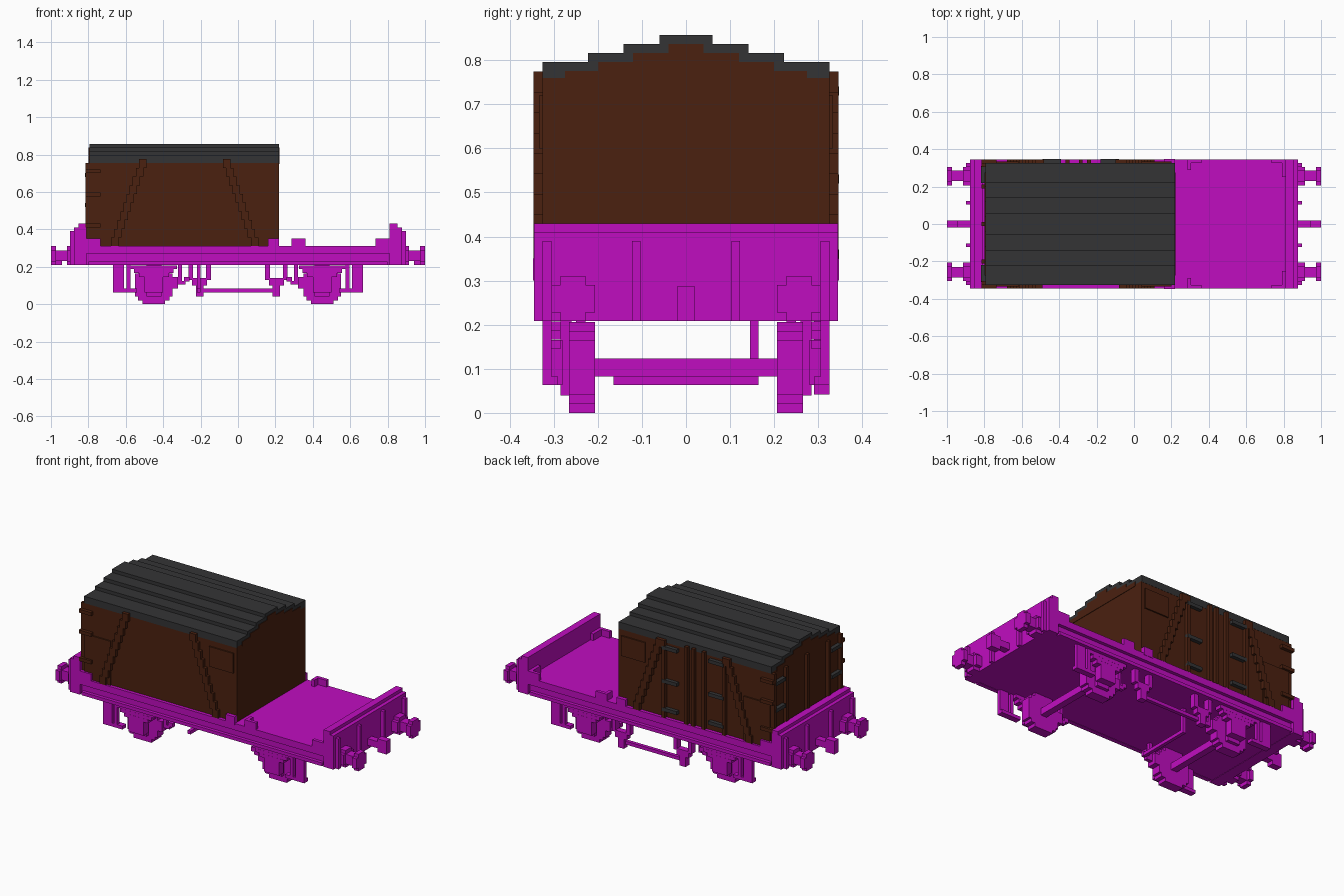
import bpy, bmesh

cube = bpy.data.objects.get("Cube")
if cube:
    bpy.data.objects.remove(cube, do_unlink=True)


def material(name, rgb):
    m = bpy.data.materials.new(name)
    m.use_nodes = True
    m.diffuse_color = (*rgb, 1)
    m.node_tree.nodes["Principled BSDF"].inputs["Base Color"].default_value = (*rgb, 1)
    return m


MAGENTA = material("magenta", (0.53, 0.004, 0.53))
BROWN = material("brown", (0.07, 0.015, 0.005))
GREY = material("dark grey", (0.034, 0.034, 0.036))


def boxes(name, mat, items):
    """One object from boxes given as (x0, x1, y0, y1, z0, z1)."""
    bm = bmesh.new()
    for x0, x1, y0, y1, z0, z1 in items:
        cube = bmesh.ops.create_cube(bm, size=1)
        for v in cube["verts"]:
            v.co.x = (x0 + x1) / 2 + v.co.x * abs(x1 - x0)
            v.co.y = (y0 + y1) / 2 + v.co.y * abs(y1 - y0)
            v.co.z = (z0 + z1) / 2 + v.co.z * abs(z1 - z0)
    me = bpy.data.meshes.new(name)
    bm.to_mesh(me)
    bm.free()
    me.materials.append(mat)
    ob = bpy.data.objects.new(name, me)
    bpy.context.collection.objects.link(ob)
    return ob


def mirrored(items, in_x=True, in_y=True):
    """Repeat boxes on both ends and/or both sides."""
    out = []
    for sx in ((1, -1) if in_x else (1,)):
        for sy in ((1, -1) if in_y else (1,)):
            out += [(a * sx, b * sx, c * sy, d * sy, e, f) for a, b, c, d, e, f in items]
    return out


# Flat deck and side channels
boxes("deck", MAGENTA, [(-0.83, 0.83, -0.345, 0.345, 0.27, 0.31)])
boxes("underframe", MAGENTA, [(-0.81, 0.81, -0.325, 0.325, 0.21, 0.275)])
boxes("side_flange", MAGENTA, mirrored([(-0.8, 0.8, 0.32, 0.345, 0.208, 0.228)], in_x=False))

# Raised ends with ribs
boxes("end_board", MAGENTA, mirrored([
    (0.81, 0.853, -0.345, 0.345, 0.208, 0.43),
    (0.85, 0.876, -0.345, 0.345, 0.208, 0.41)], in_y=False))
boxes("end_rib", MAGENTA, mirrored([
    (0.87, 0.897, 0.103, 0.123, 0.208, 0.39),
    (0.87, 0.897, 0.305, 0.326, 0.208, 0.39)]))

# Chocks along the deck edges
boxes("deck_chock", MAGENTA, mirrored([(0.735, 0.815, 0.325, 0.345, 0.30, 0.35),
                                       (0.79, 0.815, 0.25, 0.345, 0.30, 0.35)])
      + mirrored([(0.16, 0.22, 0.325, 0.347, 0.30, 0.35),
                  (0.285, 0.36, 0.325, 0.345, 0.30, 0.35),
                  (0.285, 0.305, 0.29, 0.345, 0.30, 0.35)], in_x=False))

# Buffers and draw hooks
boxes("buffer", MAGENTA, mirrored([
    (0.87, 0.915, 0.207, 0.305, 0.228, 0.29),
    (0.87, 0.915, 0.228, 0.285, 0.208, 0.31),
    (0.90, 0.98, 0.23, 0.285, 0.23, 0.288),
    (0.972, 1.0, 0.207, 0.305, 0.228, 0.29),
    (0.972, 1.0, 0.228, 0.285, 0.208, 0.31)]))
boxes("draw_hook", MAGENTA, mirrored([
    (0.87, 0.96, -0.02, 0.02, 0.23, 0.27),
    (0.94, 1.0, -0.02, 0.02, 0.208, 0.287)], in_y=False))

# Stepped wheels with axles, axle boxes and springs
WHEEL_X = 0.45
steps = [0.06, 0.085, 0.1, 0.1, 0.1, 0.1, 0.1, 0.1, 0.085, 0.06]
boxes("wheel", MAGENTA, mirrored([
    (WHEEL_X - w, WHEEL_X + w, 0.207, 0.265, i * 0.0206, (i + 1) * 0.0206)
    for i, w in enumerate(steps)]))
boxes("axle", MAGENTA, mirrored([
    (WHEEL_X - 0.02, WHEEL_X + 0.02, -0.21, 0.21, 0.083, 0.123)], in_y=False))
boxes("axle_box", MAGENTA, mirrored([
    (WHEEL_X - 0.04, WHEEL_X + 0.04, 0.26, 0.285, 0.04, 0.21),
    (WHEEL_X - 0.05, WHEEL_X + 0.05, 0.28, 0.326, 0.063, 0.165)]))
boxes("leaf_spring", MAGENTA, mirrored([
    (WHEEL_X - w, WHEEL_X + w, 0.285, 0.326, z, z + 0.0206)
    for w, z in ((0.08, 0.145), (0.105, 0.166), (0.125, 0.187))]))

# Hanging foot steps
boxes("foot_step", MAGENTA, mirrored([
    (0.61, 0.668, 0.305, 0.326, 0.063, 0.215),
    (0.54, 0.668, 0.29, 0.326, 0.063, 0.083),
    (0.575, 0.595, 0.305, 0.326, 0.08, 0.215)]))

# Brake hangers, pull rod, cross shaft and shoes
boxes("brake_hanger", MAGENTA, mirrored([
    (0.24, 0.265, 0.29, 0.326, 0.13, 0.215),
    (0.145, 0.17, 0.29, 0.326, 0.13, 0.215),
    (0.165, 0.245, 0.29, 0.326, 0.10, 0.14),
    (0.185, 0.225, 0.29, 0.326, 0.042, 0.11)], in_y=False))
boxes("brake_rod", MAGENTA, [(-0.22, 0.22, 0.29, 0.311, 0.063, 0.083)])
boxes("brake_shaft", MAGENTA, [(-0.22, -0.2, -0.165, 0.165, 0.063, 0.083),
                              (-0.22, -0.2, 0.145, 0.165, 0.07, 0.215)])
boxes("brake_shoe", MAGENTA, mirrored([
    (0.32, 0.355, 0.207, 0.265, 0.083, 0.145),
    (0.28, 0.33, 0.228, 0.25, 0.104, 0.125),
    (0.26, 0.29, 0.228, 0.25, 0.12, 0.145),
    (0.30, 0.32, 0.228, 0.25, 0.12, 0.215)]))

# Container body and stepped roof
X0, X1 = -0.795, 0.22
tiers = [(0.326, 0.755, 0.796), (0.222, 0.79, 0.816), (0.142, 0.81, 0.837), (0.06, 0.83, 0.857)]
boxes("container_body", BROWN, [(X0, X1, -0.325, 0.325, 0.305, 0.76)])
boxes("container_roof", GREY, [(X0, X1, -w, w, a, b) for w, a, b in tiers])

# Brown gable infill at both ends, stepping up under the roof
gable = [(0.275, 0.75, 0.776), (0.2, 0.77, 0.796), (0.12, 0.79, 0.816), (0.04, 0.81, 0.837)]
boxes("gable_end", BROWN, [(X - 0.003, X + 0.003, -w, w, a, b)
                           for X in (X0, X1) for w, a, b in gable])

# Stair-stepped diagonal braces, both sides
N = 10
braces = []
for i in range(N):
    z = 0.775 - (i + 1) * 0.0465
    for top, direction in ((-0.51, -1), (-0.06, 1)):
        x = top + direction * i * 0.0165
        braces.append((x - 0.02, x + 0.02, 0.32, 0.346, z, z + 0.0465))
boxes("diagonal_brace", BROWN, mirrored(braces, in_x=False))

# Side plates
boxes("side_plate", BROWN, mirrored([
    (0.04, 0.2, 0.32, 0.333, 0.60, 0.72),
    (-0.79, -0.615, 0.32, 0.333, 0.31, 0.575)], in_x=False))

# Door ribs and hinges on the back side
boxes("door_rib", BROWN, [(x, x + 0.02, 0.32, 0.346, 0.31, 0.775)
                          for x in (-0.5, -0.365, -0.295, -0.25, -0.1)])
boxes("door_hinge", GREY, [(x, x + 0.1, 0.32, 0.347, z, z + 0.0206)
                           for x in (-0.49, -0.18) for z in (0.35, 0.52, 0.72)])

# End doors with ribs and hinges
boxes("end_door_rib", BROWN, [(-0.816, X0 + 0.01, y - 0.01, y + 0.01, 0.31, 0.755)
                              for y in (-0.315, -0.2, 0.0, 0.2, 0.315)])
boxes("end_bracket", BROWN, [(-0.816, -0.735, y, y + 0.02, z, z + 0.0206)
                             for y in (-0.346, 0.326) for z in (0.41, 0.575, 0.70)])
boxes("end_hinge", GREY, mirrored([(-0.818, X0 + 0.01, 0.22, 0.31, z, z + 0.0206)
                                   for z in (0.35, 0.52, 0.68)], in_x=False))
